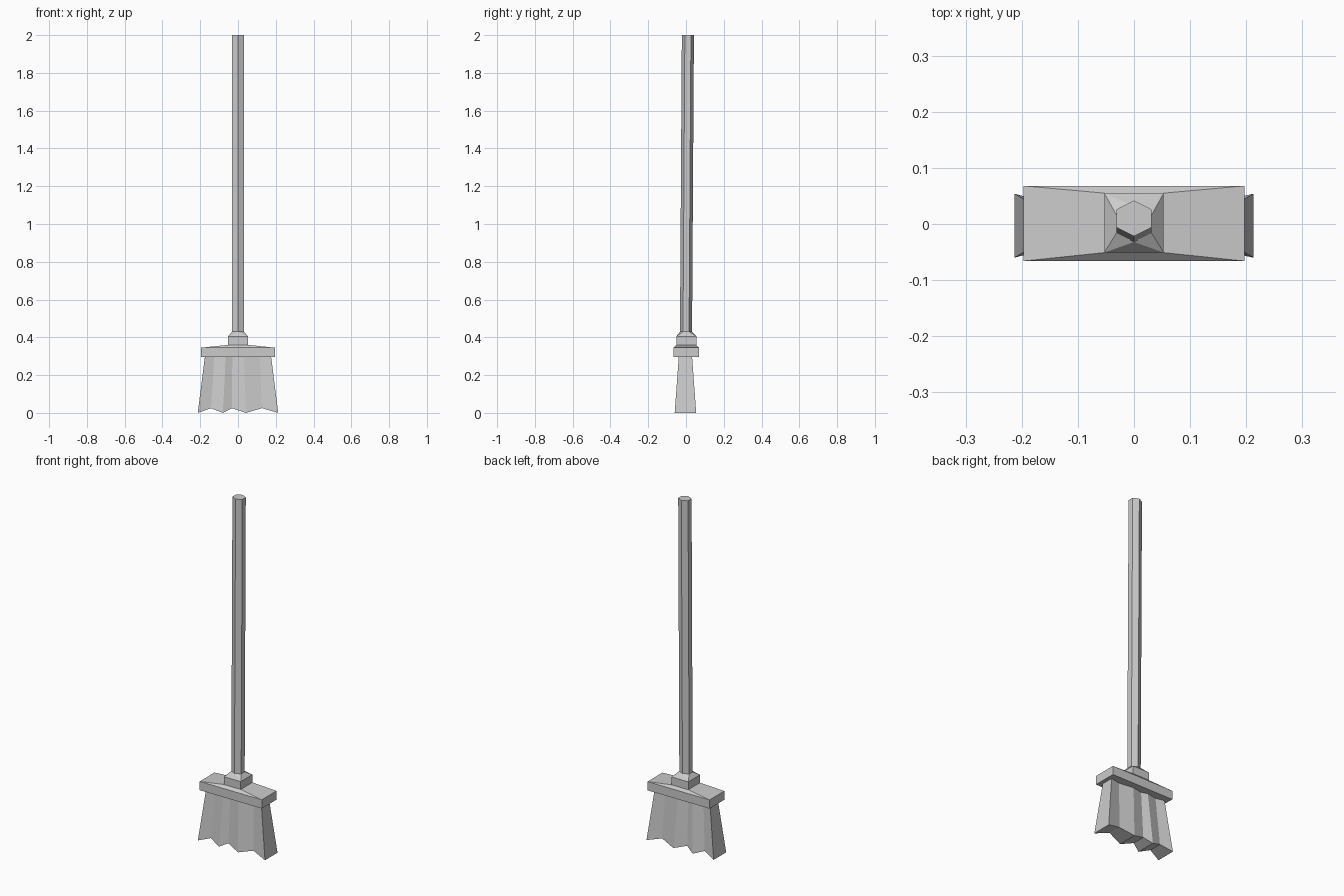
import bpy
import bmesh
from math import sin, cos, pi

if "Cube" in bpy.data.objects:
    bpy.data.objects.remove(bpy.data.objects["Cube"])


def make_object(name, build):
    bm = bmesh.new()
    build(bm)
    bmesh.ops.recalc_face_normals(bm, faces=bm.faces)
    mesh = bpy.data.meshes.new(name)
    bm.to_mesh(mesh)
    bm.free()
    obj = bpy.data.objects.new(name, mesh)
    bpy.context.collection.objects.link(obj)
    return obj


def rect(hx, hy, z, cy=0.0):
    return [(-hx, cy - hy, z), (hx, cy - hy, z), (hx, cy + hy, z), (-hx, cy + hy, z)]


def hexagon(z, cy, rx=0.036, ry=0.032):
    return [(rx * cos(pi / 6 + k * pi / 3), cy + ry * sin(pi / 6 + k * pi / 3), z)
            for k in range(6)]


def loft(rings):
    # Closed solid through rings with matching point counts
    def build(bm):
        loops = [[bm.verts.new(p) for p in ring] for ring in rings]
        n = len(loops[0])
        for a, b in zip(loops, loops[1:]):
            for i in range(n):
                j = (i + 1) % n
                bm.faces.new((a[i], a[j], b[j], b[i]))
        bm.faces.new(loops[0][::-1])
        bm.faces.new(loops[-1])
    return build


def hull(points):
    def build(bm):
        verts = [bm.verts.new(p) for p in points]
        bmesh.ops.convex_hull(bm, input=verts)
        bmesh.ops.dissolve_limit(bm, angle_limit=0.01, verts=bm.verts, edges=bm.edges)
    return build


# Six-sided handle, leaning slightly backwards
make_object("handle", loft([hexagon(0.42, 0.0), hexagon(2.0, 0.01)]))

# Square collar narrowing to the hexagonal handle
make_object("collar", hull(rect(0.053, 0.053, 0.355, 0.002)
                           + rect(0.053, 0.053, 0.405, 0.002)
                           + hexagon(0.43, 0.0)))

# Head block with a low sloped top
make_object("head_block", loft([rect(0.197, 0.067, 0.295, 0.001),
                                rect(0.197, 0.067, 0.345, 0.001),
                                rect(0.053, 0.053, 0.36, 0.002)]))

# Flared, pleated bristles with a zigzag lower edge
TOP_X = [-0.175, -0.125, -0.065, -0.03, 0.03, 0.115, 0.175]
LOW_X = [-0.213, -0.143, -0.08, -0.032, 0.042, 0.127, 0.213]


def bristles(bm):
    columns = []
    for i, (tx, lx) in enumerate(zip(TOP_X, LOW_X)):
        valley = i % 2
        ty, ly = (0.023, 0.038) if valley else (0.035, 0.057)
        lz = 0.025 if valley else 0.0
        section = [(lx, -ly - 0.003, lz), (lx, ly - 0.003, lz),
                   (tx, ty - 0.003, 0.3), (tx, -ty - 0.003, 0.3)]
        columns.append(section)
    loft(columns)(bm)


make_object("bristles", bristles)
